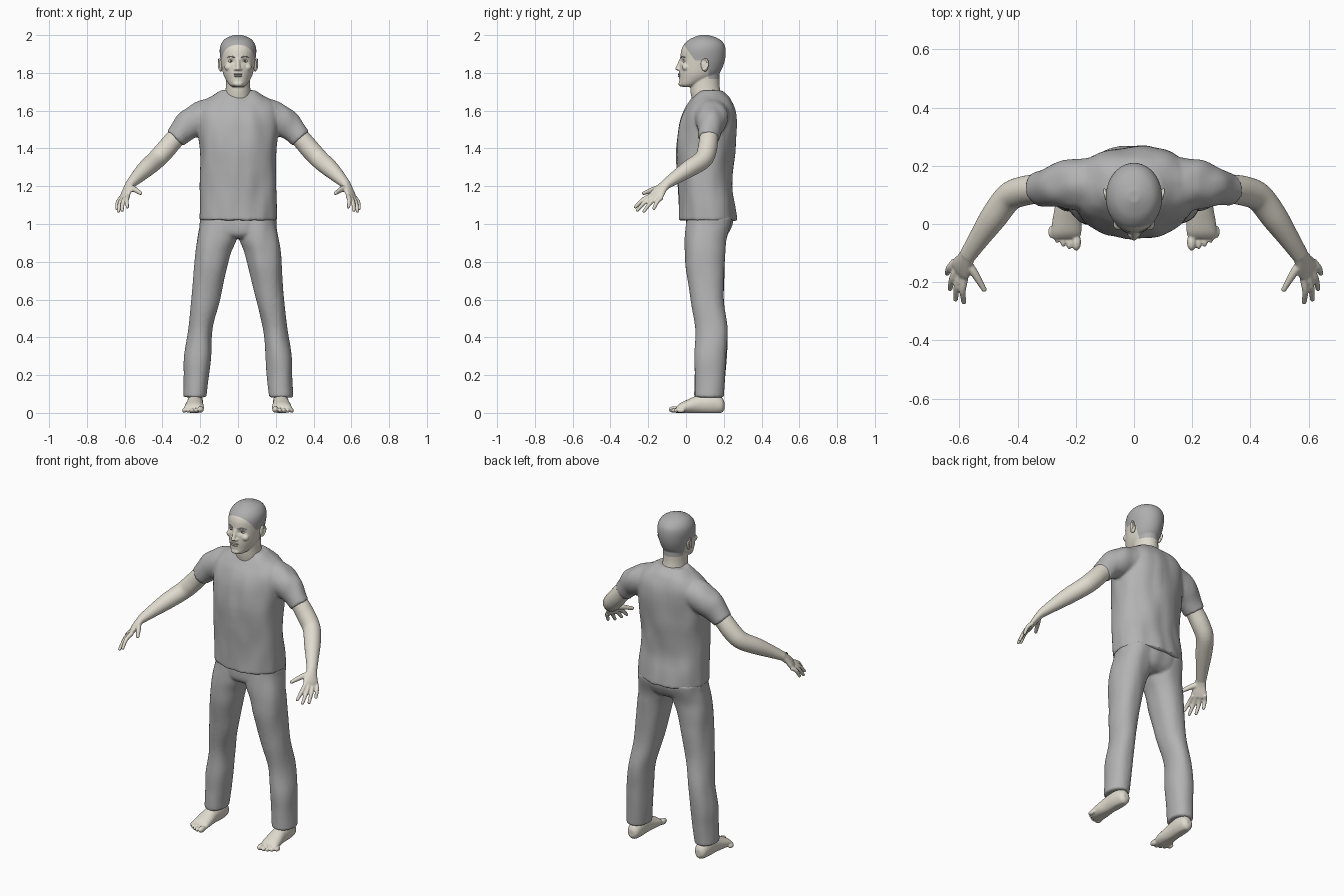
import bpy, bmesh, math
from mathutils import Vector, Matrix, noise

if "Cube" in bpy.data.objects:
    bpy.data.objects.remove(bpy.data.objects["Cube"])


def material(name, r, g, b):
    m = bpy.data.materials.new(name)
    m.use_nodes = True
    m.diffuse_color = (r, g, b, 1)
    bsdf = next(n for n in m.node_tree.nodes if n.type == 'BSDF_PRINCIPLED')
    bsdf.inputs["Base Color"].default_value = (r, g, b, 1)
    return m


SKIN = material("pale skin", 0.75, 0.71, 0.62)
CLOTH = material("grey cloth", 0.45, 0.45, 0.45)
HAIR = material("grey hair", 0.42, 0.42, 0.42)
LIPS = material("muted lips", 0.56, 0.51, 0.45)
IRIS = material("dark iris", 0.08, 0.08, 0.08)


def spline(rows, steps=5):
    """Catmull-Rom resampling of rows of numbers."""
    out = []
    for i in range(len(rows) - 1):
        p = [rows[max(i - 1, 0)], rows[i], rows[i + 1], rows[min(i + 2, len(rows) - 1)]]
        for k in range(steps):
            t = k / steps
            out.append([b + 0.5 * t * (c - a + t * (2*a - 5*b + 4*c - d + t * (3*(b - c) + d - a)))
                        for a, b, c, d in zip(*p)])
    return out + [list(rows[-1])]


def tube(bm, rows, width=(1, 0, 0), axis=None, side=1, power=2.0, sides=32):
    """Loft rows of (x, y, z, half width, half depth) into a closed body."""
    rows = spline(rows)
    rings = []
    for i, (x, y, z, a, b) in enumerate(rows):
        before, after = rows[max(i - 1, 0)], rows[min(i + 1, len(rows) - 1)]
        t = Vector(axis) if axis else (Vector(after[:3]) - Vector(before[:3])).normalized()
        w = Vector(width)
        u = (w - t * w.dot(t)).normalized()
        v = t.cross(u)
        ring = []
        for k in range(sides):
            c, s = math.cos(math.tau * k / sides), math.sin(math.tau * k / sides)
            c, s = (math.copysign(abs(q) ** (2 / power), q) for q in (c, s))
            p = Vector((x, y, z)) + u * a * c + v * b * s
            ring.append(bm.verts.new((p.x * side, p.y, p.z)))
        rings.append(ring)
    for r, q in zip(rings, rings[1:]):
        for k in range(sides):
            n = (k + 1) % sides
            bm.faces.new((r[k], r[n], q[n], q[k]))
    bm.faces.new(rings[0])
    bm.faces.new(rings[-1])


def column(bm, rows, **kw):
    """Upright loft from rows of (z, x centre, half width, front y, back y)."""
    tube(bm, [(x, (f + b) / 2, z, r, (b - f) / 2) for z, x, r, f, b in rows],
         axis=(0, 0, 1), **kw)


def ball(bm, x, y, z, rx, ry, rz, tilt=0):
    m = (Matrix.Translation((x, y, z)) @ Matrix.Rotation(tilt, 4, 'X')
         @ Matrix.Diagonal((rx, ry, rz, 1)))
    bmesh.ops.create_icosphere(bm, subdivisions=3, radius=1, matrix=m)


def finish(name, bm, mat, voxel=0, smooth=3, angle=50):
    """Make an object; with a voxel size, fuse its overlapping bodies into one skin."""
    bmesh.ops.recalc_face_normals(bm, faces=bm.faces[:])
    me = bpy.data.meshes.new(name)
    bm.to_mesh(me)
    bm.free()
    ob = bpy.data.objects.new(name, me)
    bpy.context.scene.collection.objects.link(ob)
    if voxel:
        mod = ob.modifiers.new("fuse", 'REMESH')
        mod.mode, mod.voxel_size = 'VOXEL', voxel
        mod = ob.modifiers.new("soften", 'SMOOTH')
        mod.factor, mod.iterations = 0.5, smooth
        baked = bpy.data.meshes.new_from_object(
            ob.evaluated_get(bpy.context.evaluated_depsgraph_get()))
        ob.modifiers.clear()
        ob.data = me = baked
        me.name = name
    me.materials.clear()
    me.materials.append(mat)
    for p in me.polygons:
        p.use_smooth = True
        p.material_index = 0
    me.set_sharp_from_angle(angle=math.radians(angle))
    return ob


def wrinkle(ob, amount):
    """Soft, mostly upright cloth folds."""
    me = ob.data
    moves = [v.normal * amount * noise.noise((v.co.x * 14, v.co.y * 14, v.co.z * 5))
             for v in me.vertices]
    for v, d in zip(me.vertices, moves):
        v.co += d


# Shirt: torso and two short sleeves
bm = bmesh.new()
column(bm, [(1.02, 0, .205, -.037, .268), (1.1, 0, .203, -.037, .26), (1.2, 0, .2, -.04, .247),
            (1.3, 0, .2, -.048, .25), (1.4, 0, .203, -.053, .262), (1.5, 0, .212, -.042, .268),
            (1.56, 0, .216, -.027, .266), (1.61, 0, .21, -.005, .258), (1.65, 0, .18, .02, .243),
            (1.68, 0, .135, .04, .225), (1.708, 0, .092, .065, .192)], power=2.2, sides=48)
for s in (1, -1):
    tube(bm, [(.12, .14, 1.585, .09, .085), (.19, .138, 1.565, .09, .085),
              (.245, .133, 1.535, .08, .08), (.29, .126, 1.497, .065, .067),
              (.332, .12, 1.452, .057, .057)], width=(0, 1, 0), side=s)
wrinkle(finish("shirt", bm, CLOTH, .008, 4), .008)

# Trousers: hips and two legs
bm = bmesh.new()
column(bm, [(.925, 0, .12, .03, .19), (.95, 0, .19, .005, .222), (1.0, 0, .203, 0, .245),
            (1.04, 0, .198, .002, .248)], power=2.3, sides=48)
for s in (1, -1):
    column(bm, [(.082, .228, .063, .045, .2), (.2, .22, .067, .048, .208),
                (.3, .214, .07, .045, .215), (.45, .198, .065, .05, .22),
                (.6, .17, .076, .025, .2), (.75, .147, .087, 0, .203),
                (.85, .131, .096, -.005, .208), (.92, .112, .105, -.006, .216),
                (1.0, .1, .102, 0, .24), (1.04, .1, .098, .005, .245)], side=s, power=2.15)
wrinkle(finish("trousers", bm, CLOTH, .008, 4), .005)

# Arms with hands
TIPS = [(.585, -.268, 1.09), (.613, -.258, 1.073), (.632, -.222, 1.068), (.642, -.17, 1.083)]
across = (.5, .85, -.1)
for s, label in ((1, "left"), (-1, "right")):
    bm = bmesh.new()
    tube(bm, [(.26, .13, 1.52, .05, .05), (.33, .121, 1.455, .05, .051),
              (.385, .112, 1.392, .051, .052), (.432, .09, 1.342, .049, .05),
              (.485, .02, 1.295, .046, .046), (.535, -.053, 1.247, .036, .035),
              (.573, -.11, 1.208, .029, .024)], width=across, side=s)
    tube(bm, [(.57, -.105, 1.212, .028, .023), (.583, -.13, 1.187, .034, .02),
              (.595, -.153, 1.158, .043, .017), (.603, -.168, 1.135, .038, .011)],
         width=across, side=s)
    first, last = Vector((.581, -.186, 1.15)), Vector((.616, -.128, 1.14))
    for i, tip in enumerate(TIPS):
        base, end = first.lerp(last, i / 3), Vector(tip)
        bend = base.lerp(end, .5) + Vector((.006, -.002, .008))
        tube(bm, [(*base, .012, .012), (*bend, .0115, .011), (*end, .009, .0085)],
             width=across, side=s, sides=16)
        ball(bm, end.x * s, end.y, end.z, .009, .009, .009)
    tube(bm, [(.58, -.125, 1.195, .018, .016), (.548, -.17, 1.183, .015, .014),
              (.516, -.224, 1.163, .01, .009)], width=(0, 0, 1), side=s, sides=16)
    ball(bm, .516 * s, -.224, 1.163, .01, .01, .01)
    finish(label + "_arm", bm, SKIN, .0045, 2)

    # Foot with ankle and five toes
    bm = bmesh.new()
    tube(bm, [(.225, .203, .038, .015, .02), (.225, .187, .042, .034, .042),
              (.226, .14, .05, .042, .056), (.228, .07, .046, .043, .05),
              (.231, .01, .034, .05, .037), (.233, -.03, .025, .052, .027),
              (.235, -.05, .017, .046, .017)], axis=(0, -1, 0), side=s)
    column(bm, [(.03, .226, .036, .08, .185), (.1, .226, .036, .078, .18),
                (.2, .226, .038, .08, .175)], side=s)
    for i in range(5):
        r = .011 if i else .016
        ball(bm, s * (.198 + .0205 * i + (.004 if i else 0)), -.062 + .0022 * i * i,
             r + .002, r, .03 - .002 * i, r + .002)
    for v in bm.verts:
        v.co.z = max(v.co.z, 0)
    finish(label + "_foot", bm, SKIN, .0045, 2)

# Head: neck, skull, nose, mouth and cheeks fused together
bm = bmesh.new()
tube(bm, [(0, .125, 1.6, .08, .08), (0, .105, 1.69, .068, .08), (0, .1, 1.74, .064, .077),
          (0, .1, 1.8, .064, .077)], axis=(0, 0, 1))
column(bm, [(1.726, 0, .03, -.02, .04), (1.738, 0, .047, -.034, .075),
            (1.77, 0, .068, -.036, .145), (1.8, 0, .08, -.037, .178),
            (1.84, 0, .088, -.034, .198), (1.88, 0, .094, -.03, .208),
            (1.92, 0, .097, -.025, .21), (1.95, 0, .091, -.011, .203),
            (1.975, 0, .074, .015, .182), (1.99, 0, .05, .045, .152),
            (2.001, 0, .018, .075, .115)], sides=48)
tube(bm, [(0, -.026, 1.875, .009, .008), (0, -.036, 1.845, .011, .011),
          (0, -.045, 1.82, .013, .013)], axis=(0, 0, 1), sides=16)
ball(bm, 0, -.044, 1.823, .012, .013, .011)
ball(bm, 0, -.028, 1.742, .026, .012, .014)
for s in (1, -1):
    ball(bm, .013 * s, -.036, 1.819, .009, .01, .008)
    ball(bm, .05 * s, .0, 1.83, .022, .022, .02)
head = finish("head", bm, SKIN, .004, 3)
head.data.materials.append(HAIR)
for v in head.data.vertices:   # eye sockets
    if v.co.y < .05:
        v.co.y += .012 * math.exp(-((abs(v.co.x) - .037) / .017) ** 2
                                  - ((v.co.z - 1.862) / .011) ** 2)

# Hairline cut into the head, with the hair coloured behind it
slope_at, slope = Vector((0, -.005, 1.94)), Vector((0, .085, .06))
bm = bmesh.new()
bm.from_mesh(head.data)
for co, no in ((slope_at, slope), ((0, 0, 1.865), (0, 0, 1)),
               ((0, .118, 0), (0, 1, 0)), ((0, 0, 1.768), (0, 0, 1))):
    bmesh.ops.bisect_plane(bm, geom=bm.verts[:] + bm.edges[:] + bm.faces[:], dist=1e-6,
                           plane_co=co, plane_no=no)
for f in bm.faces:
    c = f.calc_center_median()
    crown = c.z > 1.865 and (c - slope_at).dot(slope) > 0
    f.material_index = int(crown or (c.y > .118 and c.z > 1.768))
bm.to_mesh(head.data)
bm.free()

# Lips
bm = bmesh.new()
ball(bm, 0, -.034, 1.793, .025, .009, .005)
ball(bm, 0, -.034, 1.783, .021, .009, .006)
finish("lips", bm, LIPS)

# Ears, eyes and eyebrows
for s, label in ((1, "left"), (-1, "right")):
    bm = bmesh.new()
    ball(bm, .091 * s, .098, 1.84, .011, .02, .034, .15)
    tube(bm, [(.097, .088, 1.815, .004, .004), (.1, .108, 1.825, .005, .005),
              (.102, .118, 1.85, .005, .005), (.1, .105, 1.873, .005, .005),
              (.096, .086, 1.862, .004, .004)], side=s, sides=12)
    finish(label + "_ear", bm, SKIN, .003, 2)
    bm = bmesh.new()
    ball(bm, .037 * s, -.004, 1.862, .015, .0125, .008)
    finish(label + "_eye", bm, SKIN)
    bm = bmesh.new()
    ball(bm, .037 * s, -.0145, 1.862, .005, .003, .005)
    finish(label + "_iris", bm, IRIS)
    bm = bmesh.new()
    tube(bm, [(.017, -.028, 1.881, .003, .003), (.037, -.0195, 1.887, .0035, .003),
              (.058, -.004, 1.881, .002, .002)], width=(0, 0, 1), side=s, sides=10)
    finish(label + "_eyebrow", bm, HAIR)
